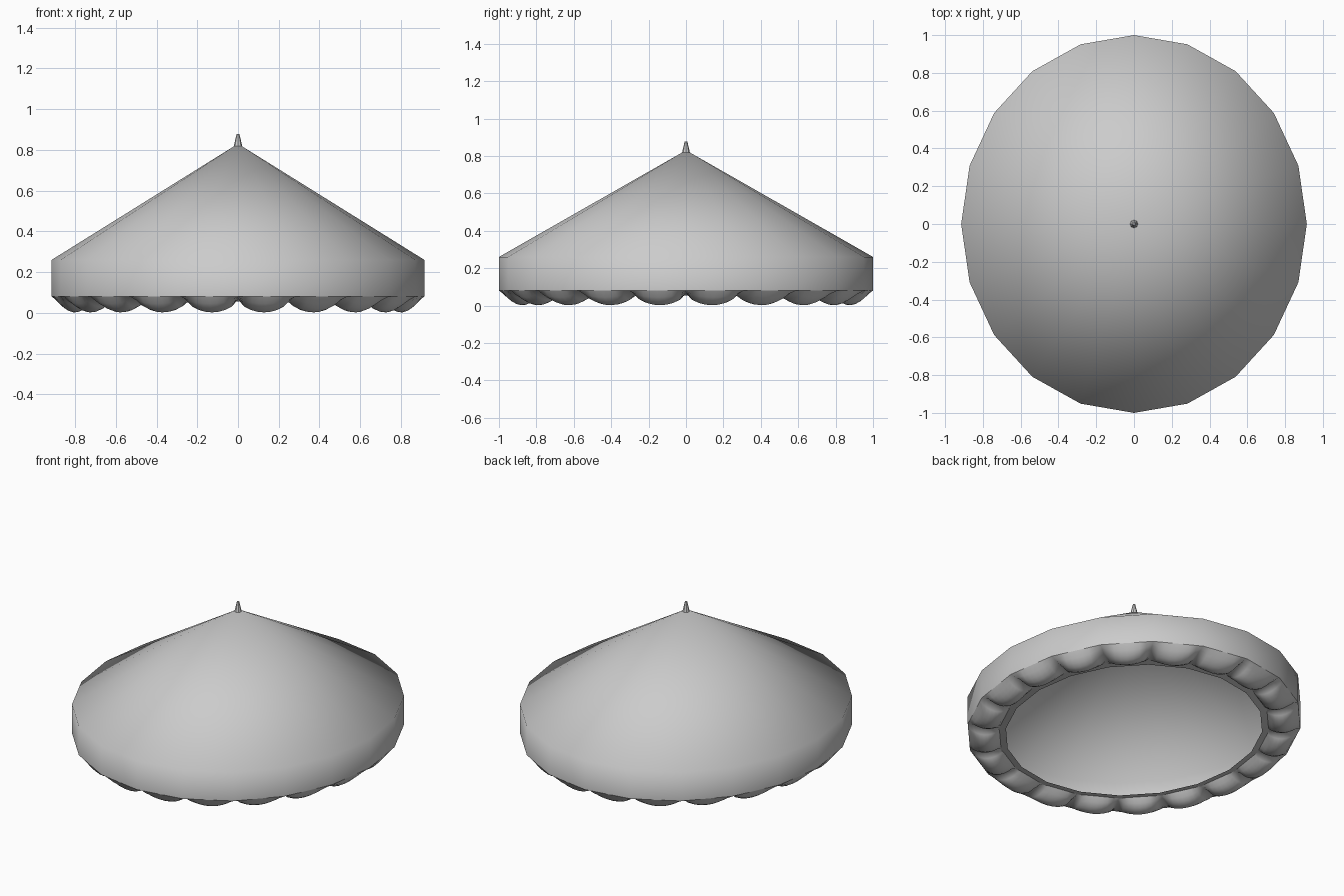
import bpy, bmesh
from math import sin, cos, pi

if "Cube" in bpy.data.objects:
    bpy.data.objects.remove(bpy.data.objects["Cube"])

SIDES = 20
RX, RY = 0.915, 1.0


def corner(i):
    a = 2 * pi * i / SIDES
    return RX * sin(a), RY * cos(a)


def rim_point(u):
    """Point on the 20-sided outline; u counts sides and may be fractional."""
    i = int(u)
    t = u - i
    (x0, y0), (x1, y1) = corner(i), corner(i + 1)
    return x0 + (x1 - x0) * t, y0 + (y1 - y0) * t, t


def lofted(name, steps, rows, apex=None, angle=pi):
    """Closed rings lofted together; rows are functions of t giving (scale, z)."""
    bm = bmesh.new()
    n = SIDES * steps
    rings = []
    for row in rows:
        ring = []
        for k in range(n):
            x, y, t = rim_point(k / steps)
            s, z = row(t)
            ring.append(bm.verts.new((x * s, y * s, z)))
        rings.append(ring)
    for a, b in zip(rings, rings[1:]):
        for k in range(n):
            m = (k + 1) % n
            bm.faces.new((a[k], a[m], b[m], b[k]))
    if apex is not None:
        top = bm.verts.new((0, 0, apex))
        for k in range(n):
            bm.faces.new((top, rings[0][(k + 1) % n], rings[0][k]))
    bmesh.ops.recalc_face_normals(bm, faces=bm.faces)
    mesh = bpy.data.meshes.new(name)
    bm.to_mesh(mesh)
    bm.free()
    ob = bpy.data.objects.new(name, mesh)
    bpy.context.collection.objects.link(ob)
    for p in mesh.polygons:
        p.use_smooth = True
    return ob


def fixed(s, z):
    return lambda t: (s, z)


# Conical roof with its straight side band
lofted("canopy_roof", 1, [fixed(1, 0.26), fixed(1, 0.08)], apex=0.83)


# Puffy scalloped hem, one lobe per side, tucked under the band
def hem_row(s):
    def row(t):
        bulge = max(0, sin(pi * t)) ** 0.55 * max(0, sin(pi * s)) ** 0.75
        return 1 - 0.19 * s, 0.08 - 0.02 * s - 0.068 * bulge
    return row


lofted("scalloped_hem", 8, [hem_row(j / 8) for j in range(9)])

# Flat lip around the opening underneath
lofted("inner_lip", 1, [fixed(0.815, 0.06), fixed(0.77, 0.055)])

# Small finial on the peak
bpy.ops.mesh.primitive_cone_add(vertices=8, radius1=0.021, radius2=0.007,
                                depth=0.06, location=(0, 0, 0.848))
finial = bpy.context.object
finial.name = "finial"
bpy.ops.object.shade_smooth_by_angle()
